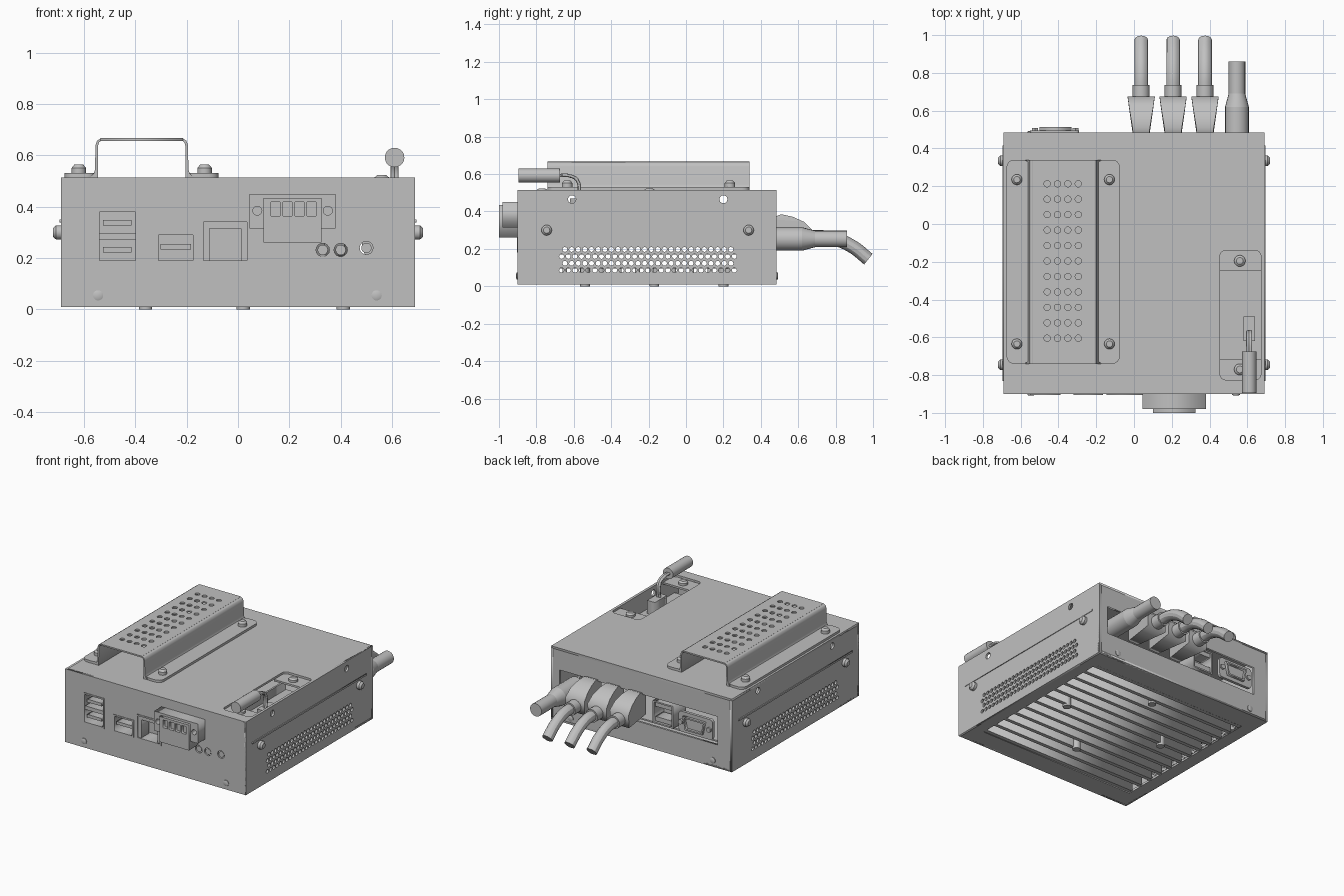
import bpy, bmesh
from math import pi, cos, sin
from mathutils import Vector

if "Cube" in bpy.data.objects:
    bpy.data.objects.remove(bpy.data.objects["Cube"], do_unlink=True)

grey = bpy.data.materials.new("light_grey_metal")
grey.use_nodes = True
grey.diffuse_color = (0.53, 0.53, 0.53, 1)
grey.node_tree.nodes["Principled BSDF"].inputs["Base Color"].default_value = grey.diffuse_color

# Case limits
X, Y0, Y1, Z0, Z1, T = 0.69, -0.9, 0.485, 0.01, 0.515, 0.014
TURN = {"XY": (0, 0, 0), "XZ": (pi / 2, 0, 0), "YZ": (pi / 2, 0, pi / 2)}


def finish(name, mesh, smooth=False):
    obj = bpy.data.objects.new(name, mesh)
    bpy.context.collection.objects.link(obj)
    mesh.materials.clear()
    mesh.materials.append(grey)
    if smooth:
        bpy.ops.object.select_all(action="DESELECT")
        obj.select_set(True)
        bpy.context.view_layer.objects.active = obj
        bpy.ops.object.shade_smooth_by_angle()
    return obj


def circle(u, v, r, n=10):
    return [(u + r * cos(2 * pi * i / n), v + r * sin(2 * pi * i / n)) for i in range(n)]


def rect(u0, u1, v0, v1, r=0):
    if not r:
        return [(u0, v0), (u1, v0), (u1, v1), (u0, v1)]
    corners = [(u1 - r, v1 - r), (u0 + r, v1 - r), (u0 + r, v0 + r), (u1 - r, v0 + r)]
    return [(u + r * cos((k + j / 4) * pi / 2), v + r * sin((k + j / 4) * pi / 2))
            for k, (u, v) in enumerate(corners) for j in range(5)]


def plate(name, plane, at, thick, *loops):
    """Flat sheet from an outline and hole loops, centred on 'at' along its normal."""
    curve = bpy.data.curves.new(name, "CURVE")
    curve.dimensions, curve.fill_mode, curve.extrude = "2D", "BOTH", thick / 2
    for loop in loops:
        s = curve.splines.new("POLY")
        s.points.add(len(loop) - 1)
        s.use_cyclic_u = True
        for p, (u, v) in zip(s.points, loop):
            p.co = (u, v, 0, 1)
    tmp = bpy.data.objects.new(name + "_outline", curve)
    bpy.context.collection.objects.link(tmp)
    bpy.context.view_layer.update()
    mesh = bpy.data.meshes.new_from_object(tmp.evaluated_get(bpy.context.evaluated_depsgraph_get()))
    bpy.data.objects.remove(tmp)
    bm = bmesh.new()
    bm.from_mesh(mesh)
    bmesh.ops.remove_doubles(bm, verts=bm.verts, dist=0.00005)
    bmesh.ops.recalc_face_normals(bm, faces=bm.faces)
    bm.to_mesh(mesh)
    bm.free()
    obj = finish(name, mesh)
    obj.rotation_euler = TURN[plane]
    obj.location["YZ XZ XY".split().index(plane)] = at
    return obj


def box(name, x0, x1, y0, y1, z0, z1):
    return plate(name, "XY", (z0 + z1) / 2, z1 - z0, rect(x0, x1, y0, y1))


def rod(name, a, b, r1, r2=None, n=20):
    a, b = Vector(a), Vector(b)
    bm = bmesh.new()
    bmesh.ops.create_cone(bm, cap_ends=True, segments=n, radius1=r1,
                          radius2=r1 if r2 is None else r2, depth=(b - a).length)
    mesh = bpy.data.meshes.new(name)
    bm.to_mesh(mesh)
    bm.free()
    obj = finish(name, mesh, True)
    obj.location = (a + b) / 2
    obj.rotation_euler = (b - a).to_track_quat("Z", "Y").to_euler()
    return obj


def screw(name, p, d, r=0.028, h=0.03):
    p, d = Vector(p), Vector(d)
    rod(name + "_head", p - d * 0.01, p + d * h * 0.6, r)
    rod(name + "_crown", p + d * h * 0.6, p + d * h, r, r * 0.6)


def tube(name, points, r):
    curve = bpy.data.curves.new(name, "CURVE")
    curve.dimensions, curve.bevel_depth, curve.use_fill_caps = "3D", r, True
    s = curve.splines.new("BEZIER")
    s.bezier_points.add(len(points) - 1)
    for p, co in zip(s.bezier_points, points):
        p.co = co
        p.handle_left_type = p.handle_right_type = "AUTO"
    s.resolution_u, curve.bevel_resolution = 8, 4
    tmp = bpy.data.objects.new(name + "_path", curve)
    bpy.context.collection.objects.link(tmp)
    bpy.context.view_layer.update()
    mesh = bpy.data.meshes.new_from_object(tmp.evaluated_get(bpy.context.evaluated_depsgraph_get()))
    bpy.data.objects.remove(tmp)
    return finish(name, mesh, True)


def port(name, x0, x1, z0, z1, y_out, inward, tongues):
    """Socket shell with a closed back and inner tongues."""
    depth, t = 0.14, 0.01
    mid = y_out + inward * depth / 2
    plate(name + "_shell", "XZ", mid, depth, rect(x0, x1, z0, z1),
          rect(x0 + t, x1 - t, z0 + t, z1 - t))
    plate(name + "_back", "XZ", mid + inward * depth * 0.3, 0.01, rect(x0, x1, z0, z1))
    for i, (a, b, c, d) in enumerate(tongues):
        w, h = x1 - x0, z1 - z0
        plate(f"{name}_tongue_{i}", "XZ", mid - inward * 0.02, depth * 0.6,
              rect(x0 + a * w, x0 + b * w, z0 + c * h, z0 + d * h))


# Case sides with staggered vents, mounting holes, lip and screws
vents = [circle(-0.665 + 0.0355 * i + 0.0177 * (row % 2), 0.086 + 0.037 * row, 0.0135, 8)
         for row in range(4) for i in range(27 - row % 2)]
eyelets = [circle(-0.61, 0.465, 0.022), circle(0.2, 0.465, 0.022)]
for s, side in ((1, "left"), (-1, "right")):
    plate(side + "_panel", "YZ", s * (X - T / 2), T, rect(Y0, Y1, Z0, Z1), *vents, *eyelets)
    plate(side + "_lip", "YZ", s * X, 0.01, rect(-0.83, 0.415, 0.338, 0.35))
    for y in (-0.745, 0.335):
        screw(side + "_screw", (s * X, y, 0.3), (s, 0, 0))

# Front and back panels with port openings
usb2, usb1, lan = (-0.55, -0.39, 0.18, 0.39), (-0.32, -0.165, 0.18, 0.3), (-0.145, 0.045, 0.18, 0.35)
lights = [(0.33, 0.232), (0.4, 0.232), (0.5, 0.24)]
plate("front_panel", "XZ", Y0 + T / 2, T, rect(-X, X, Z0, Z1), rect(*usb2), rect(*usb1), rect(*lan),
      *[circle(x, z, 0.026, 14) for x, z in lights])
plate("back_panel", "XZ", Y1 - T / 2, T, rect(-X, X, Z0, Z1), rect(-0.58, 0.625, 0.17, 0.365))
for x in (-0.545, 0.54):
    screw("front_screw", (x, Y0, 0.055), (0, -1, 0), 0.02, 0.008)
    screw("back_screw", (x, Y1, 0.055), (0, 1, 0), 0.02, 0.008)
for x, z in lights:
    rod("indicator", (x, Y0 + 0.06, z), (x, Y0 + 0.004, z), 0.02)

# Lid with an access opening, tabs and tray below it
plate("lid", "XY", Z1 - T / 2, T, rect(-X, X, Y0, Y1), rect(0.455, 0.672, -0.825, -0.14, 0.03))
for y0, y1, ys in ((-0.83, -0.715, -0.77), (-0.25, -0.135, -0.195)):
    box("access_tab", 0.45, 0.675, y0, y1, 0.485, 0.498)
    screw("tab_screw", (0.56, ys, 0.498), (0, 0, 1), 0.03, 0.025)
box("access_tray", 0.44, 0.675, -0.84, -0.12, 0.37, 0.38)
box("tray_wall", 0.44, 0.452, -0.84, -0.12, 0.37, 0.44)
box("antenna_socket", 0.58, 0.64, -0.62, -0.49, 0.38, 0.47)

# Underside frame, heat sink and feet
plate("bottom_frame", "XY", Z0 + T / 2, T, rect(-X, X, Y0, Y1), rect(-0.6, 0.6, -0.76, 0.34))
box("heat_sink_base", -0.62, 0.62, -0.78, 0.36, 0.095, 0.105)
for i in range(12):
    y = -0.745 + i * 0.097
    box("heat_sink_fin", -0.6, 0.6, y - 0.013, y + 0.013, Z0 + 0.003, 0.096)
for x, y in ((0.02, 0.2), (0.41, -0.17), (-0.36, -0.17), (0.02, -0.54)):
    rod("bottom_screw", (x, y, 0.0), (x, y, 0.096), 0.026)
box("circuit_board", -0.64, 0.64, -0.86, 0.45, 0.17, 0.18)

# Front sockets
port("double_usb", *usb2, Y0 - 0.004, 1, [(0.15, 0.85, 0.2, 0.3), (0.15, 0.85, 0.7, 0.8), (0, 1, 0.44, 0.56)])
port("single_usb", *usb1, Y0 - 0.004, 1, [(0.12, 0.88, 0.45, 0.62)])
port("network_port", *lan, Y0 - 0.004, 1, [(0, 0.18, 0, 1), (0.82, 1, 0, 1), (0, 1, 0.8, 1)])

# Pluggable terminal block
plate("terminal_header", "XZ", -0.94, 0.08, rect(0.045, 0.38, 0.315, 0.45),
      circle(0.075, 0.385, 0.018), circle(0.35, 0.385, 0.018))
plate("terminal_body", "XZ", -0.93, 0.06, rect(0.1, 0.325, 0.26, 0.44))
plate("terminal_face", "XZ", -0.98, 0.04, rect(0.1, 0.325, 0.26, 0.435),
      *[rect(0.128 + 0.047 * i, 0.163 + 0.047 * i, 0.365, 0.418) for i in range(4)])

# Rear sockets
plate("serial_port_flange", "XZ", 0.485, 0.02, rect(-0.55, -0.29, 0.195, 0.335, 0.02))
plate("serial_port_shell", "XZ", 0.5, 0.025, [(-0.5, 0.31), (-0.48, 0.22), (-0.35, 0.22), (-0.33, 0.31)],
      [(-0.488, 0.3), (-0.472, 0.23), (-0.358, 0.23), (-0.342, 0.3)])
for x in (-0.525, -0.31):
    rod("serial_port_nut", (x, 0.48, 0.265), (x, 0.508, 0.265), 0.018, n=6)
port("rear_network_port", -0.24, -0.085, 0.19, 0.345, Y1, -1, [(0.1, 0.9, 0.75, 1), (0.1, 0.9, 0.1, 0.3)])

# Three video plugs with drooping cables
hood = [(0.44, 0.21), (0.67, 0.21), (0.675, 0.3), (0.63, 0.345), (0.57, 0.372), (0.51, 0.385), (0.44, 0.385)]
hood = [(y, min(z, 0.36) if y < 0.49 else z) for y, z in hood]
for x in (0.038, 0.207, 0.376):
    plug = plate("video_plug", "YZ", x, 0.144, hood)
    for v in plug.data.vertices:
        v.co.z *= 0.55 + 0.45 * min(1, max(0, (v.co.x - 0.47) / 0.2))
    rod("plug_collar", (x, 0.66, 0.255), (x, 0.735, 0.255), 0.045)
    tube("plug_cable", [(x, 0.7, 0.255), (x, 0.8, 0.25), (x, 0.89, 0.212), (x, 0.975, 0.145)], 0.036)

# Power plug
for a, b, r1, r2 in ((0.42, 0.62, 0.063, 0.063), (0.62, 0.69, 0.063, 0.044), (0.69, 0.86, 0.044, 0.044)):
    rod("power_plug", (0.545, a, 0.253), (0.545, b, 0.253), r1, r2)

# Raised perforated bracket on the lid
C, B0, B1 = -0.375, -0.74, 0.34
holes = [circle(-0.46 + 0.055 * i, -0.605 + 0.0818 * j, 0.017) for i in range(4) for j in range(11)]
plate("bracket_top", "XY", 0.662, 0.01, rect(-0.535, 2 * C + 0.535, B0, B1), *holes)
wall = [(-0.575, 0.515), (-0.562, 0.53), (-0.557, 0.545), (-0.555, 0.64), (-0.549, 0.657), (-0.534, 0.667),
        (-0.534, 0.657), (-0.541, 0.651), (-0.545, 0.638), (-0.546, 0.515)]
for s in (1, -1):
    flip = lambda x: C + s * (x - C)
    plate("bracket_wall", "XZ", (B0 + B1) / 2, B1 - B0, [(flip(x), z) for x, z in wall])
    xs = sorted((flip(-0.675), flip(-0.55)))
    plate("bracket_flange", "XY", 0.523, 0.016, rect(*xs, B0, B1, 0.04))
    for y in (-0.635, 0.235):
        screw("bracket_screw", (flip(-0.62), y, 0.531), (0, 0, 1), 0.028, 0.034)

# Antenna with its bent lead
rod("antenna_sleeve", (0.61, -0.895, 0.592), (0.61, -0.675, 0.592), 0.038)
for x in (0.603, 0.617):
    tube("antenna_lead", [(x, -0.69, 0.592), (x, -0.62, 0.59), (x, -0.58, 0.565), (x, -0.575, 0.46)], 0.009)
